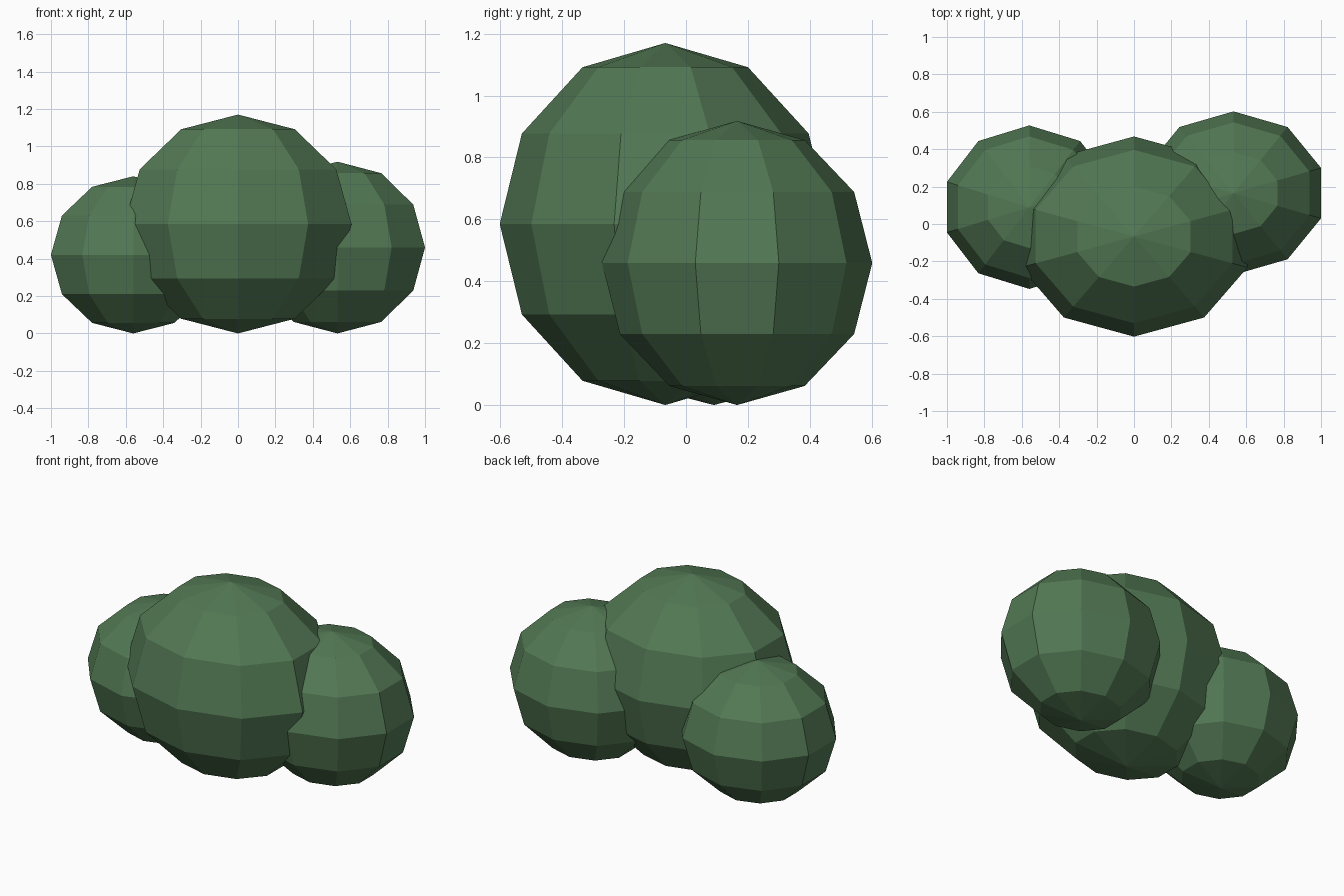
import bpy, bmesh
from mathutils import Matrix

if "Cube" in bpy.data.objects:
    bpy.data.objects.remove(bpy.data.objects["Cube"])

green = bpy.data.materials.new("leaf_green")
green.diffuse_color = (0.085, 0.19, 0.088, 1)
green.use_nodes = True
green.node_tree.nodes["Principled BSDF"].inputs["Base Color"].default_value = green.diffuse_color


def foliage(name, centre, radii):
    """Low-poly, flat-shaded ellipsoid: 10 sides, 6 bands."""
    bm = bmesh.new()
    bmesh.ops.create_uvsphere(bm, u_segments=10, v_segments=6, radius=1)
    bmesh.ops.transform(bm, matrix=Matrix.Diagonal((*radii, 1)), verts=bm.verts)
    bmesh.ops.recalc_face_normals(bm, faces=bm.faces)
    mesh = bpy.data.meshes.new(name)
    bm.to_mesh(mesh)
    bm.free()
    mesh.materials.append(green)
    obj = bpy.data.objects.new(name, mesh)
    obj.location = centre
    bpy.context.collection.objects.link(obj)


# Bush: large middle clump and two smaller side clumps, all resting on z = 0
foliage("middle_clump", (0, -0.067, 0.585), (0.638, 0.535, 0.585))
foliage("left_clump", (-0.56, 0.09, 0.42), (0.463, 0.437, 0.42))
foliage("right_clump", (0.532, 0.165, 0.459), (0.492, 0.437, 0.459))
